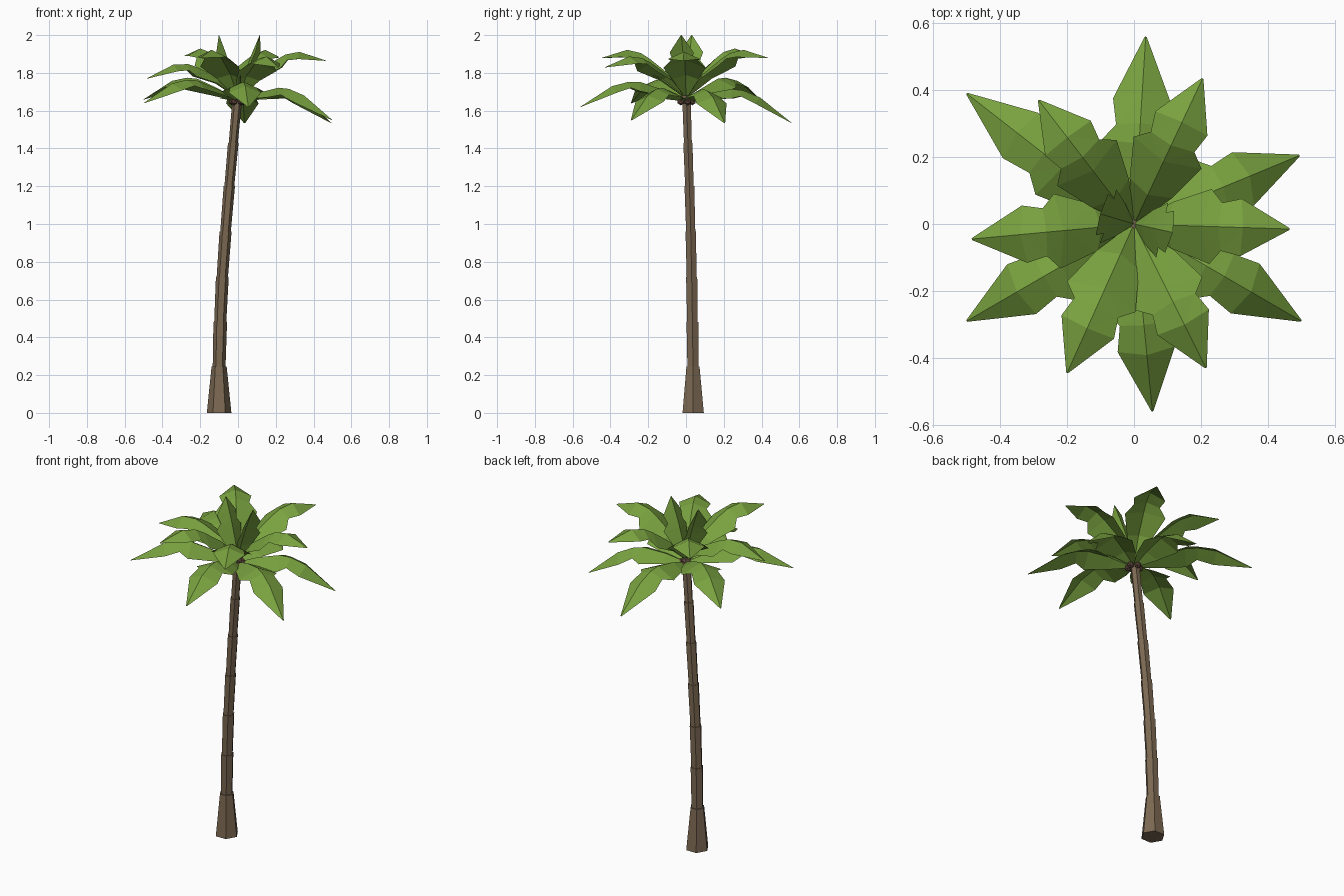
import bpy, bmesh, math
from mathutils import Vector, Matrix

if "Cube" in bpy.data.objects:
    bpy.data.objects.remove(bpy.data.objects["Cube"])


def material(name, rgb):
    m = bpy.data.materials.new(name)
    m.diffuse_color = (*rgb, 1)
    m.use_nodes = True
    m.node_tree.nodes["Principled BSDF"].inputs["Base Color"].default_value = m.diffuse_color
    return m


GREEN = material("leaf_green", (0.19, 0.36, 0.05))
BARK = material("bark_brown", (0.20, 0.14, 0.085))
NUT = material("nut_brown", (0.13, 0.07, 0.05))


def finish(bm, name, mat):
    me = bpy.data.meshes.new(name)
    bm.to_mesh(me)
    bm.free()
    me.materials.append(mat)
    ob = bpy.data.objects.new(name, me)
    bpy.context.collection.objects.link(ob)
    return ob


# Trunk: stacked six-sided segments, each flaring at its top, along a leaning path
path = [(-0.10, 0.038, 0), (-0.10, 0.037, 0.245), (-0.094, 0.034, 0.48),
        (-0.083, 0.03, 0.72), (-0.066, 0.025, 0.96), (-0.046, 0.018, 1.20),
        (-0.025, 0.01, 1.43), (-0.002, 0.002, 1.68)]
bm = bmesh.new()
for k in range(len(path) - 1):
    r0 = 0.065 if k == 0 else 0.036 - 0.002 * k
    r1 = 0.04 if k == 0 else r0 + 0.002
    rings = []
    for c, r in ((path[k], r0), (path[k + 1], r1)):
        rings.append([bm.verts.new(Vector(c) + Vector((r * math.cos(i * math.pi / 3),
                      r * math.sin(i * math.pi / 3), 0))) for i in range(6)])
    for i in range(6):
        j = (i + 1) % 6
        bm.faces.new((rings[0][i], rings[0][j], rings[1][j], rings[1][i]))
    bm.faces.new(rings[0][::-1])
    bm.faces.new(rings[1])
finish(bm, "trunk", BARK)

# Nuts hanging under the crown
bm = bmesh.new()
for a in range(5):
    t = a * math.tau / 5 + 0.3
    bmesh.ops.create_icosphere(bm, subdivisions=1, radius=0.02, matrix=Matrix.Translation(
        (0.033 * math.cos(t), 0.033 * math.sin(t), 1.648)))
finish(bm, "nuts", NUT)

# Frond stations: fraction of length, half width, rib height for each tier
FRAC = (0.02, 0.2, 0.43, 0.54, 0.70, 1.0)
WIDTH = (0.012, 0.07, 0.112, 0.072, 0.086, 0.003)
LOWER = (1.655, 1.69, 1.715, 1.707, 1.67, 1.535)
UPPER = (1.68, 1.79, 1.87, 1.90, 1.915, 1.87)
CENTRE = (1.68, 1.76, 1.84, 1.875, 1.92, 2.0)


def frond(name, tip, heights, tip_z, scale=1.0):
    """Leaf folded along a raised rib, with notched edges."""
    length = math.hypot(*tip)
    out = Vector((tip[0] / length, tip[1] / length, 0))
    side = Vector((-out.y, out.x, 0))
    rib = [out * length * f + Vector((0, 0, z + (tip_z - heights[-1]) * f))
           for f, z in zip(FRAC, heights)]
    bm = bmesh.new()
    rows = []
    for i, (p, w) in enumerate(zip(rib, WIDTH)):
        w *= scale
        tangent = (rib[min(i + 1, 5)] - rib[max(i - 1, 0)]).normalized()
        drop = tangent.cross(side).normalized() * -0.45 * w
        rows.append([bm.verts.new(p + side * w + drop), bm.verts.new(p),
                     bm.verts.new(p - side * w + drop)])
    for a, b in zip(rows, rows[1:]):
        for s in (0, 1):
            bm.faces.new((a[s], a[s + 1], b[s + 1], b[s]))
    bmesh.ops.triangulate(bm, faces=bm.faces[:])
    bmesh.ops.recalc_face_normals(bm, faces=bm.faces[:])
    if sum(f.normal.z for f in bm.faces) < 0:
        bmesh.ops.reverse_faces(bm, faces=bm.faces[:])
    finish(bm, name, GREEN)


# Drooping lower tier
for i, (x, y, z) in enumerate([(0.035, 0.56, 1.535), (0.495, 0.205, 1.535),
                               (0.50, -0.29, 1.55), (0.055, -0.56, 1.62),
                               (-0.50, -0.29, 1.64), (-0.50, 0.39, 1.66)]):
    frond(f"lower_frond_{i + 1}", (x, y), LOWER, z)

# Rising upper tier
for i, (x, y, z) in enumerate([(0.205, 0.435, 1.88), (0.465, -0.015, 1.865),
                               (0.215, -0.43, 1.83), (-0.20, -0.445, 1.88),
                               (-0.485, -0.045, 1.77), (-0.285, 0.37, 1.89)]):
    frond(f"upper_frond_{i + 1}", (x, y), UPPER, z)

# Two upright young fronds in the middle
frond("centre_frond_1", (0.115, -0.025), CENTRE, 2.0, 0.75)
frond("centre_frond_2", (-0.10, 0.03), CENTRE, 2.0, 0.75)
